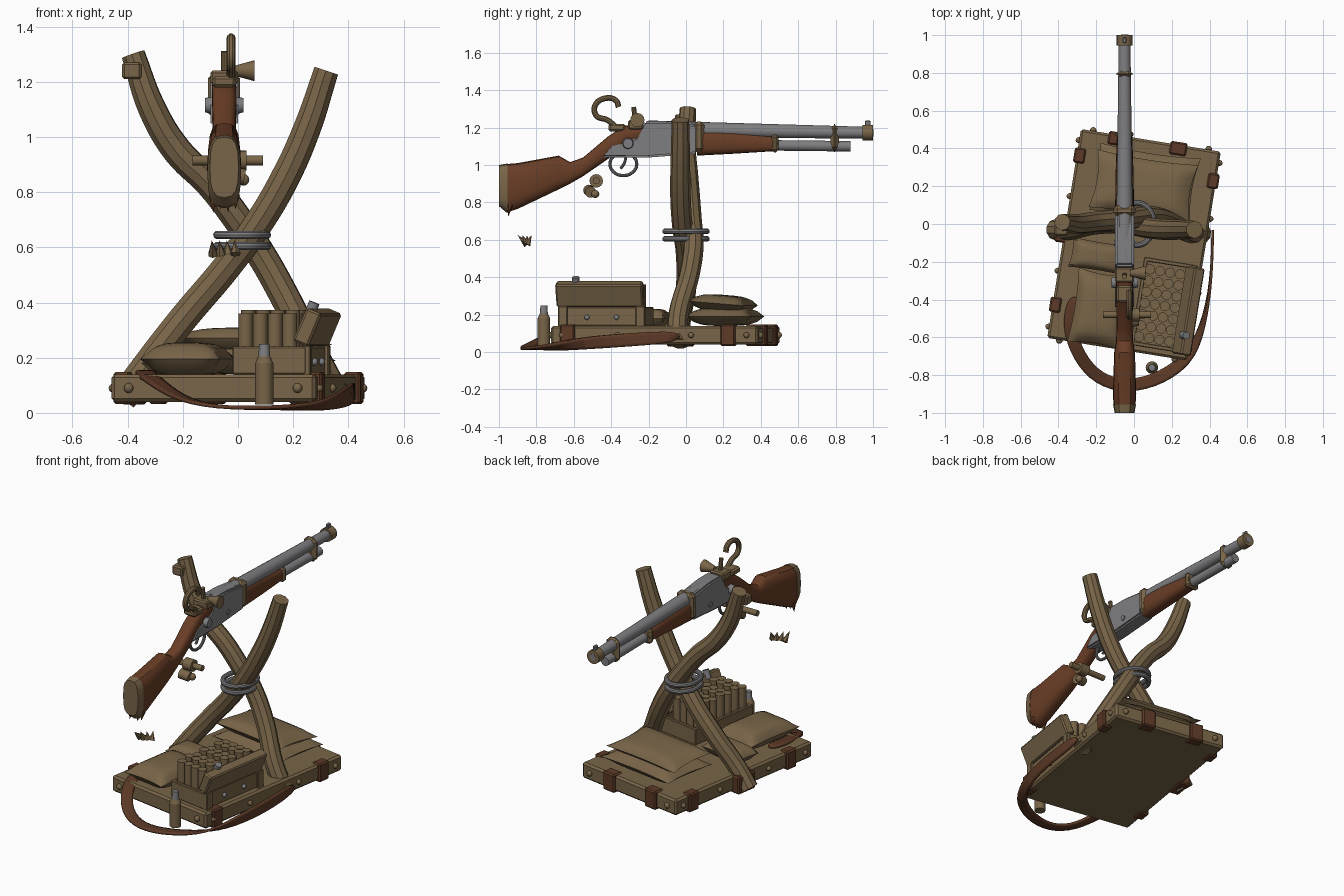
import bpy, bmesh, math
from mathutils import Matrix, Vector

if "Cube" in bpy.data.objects:
    bpy.data.objects.remove(bpy.data.objects["Cube"])


def material(name, rgb):
    m = bpy.data.materials.new(name)
    m.use_nodes = True
    m.diffuse_color = (*rgb, 1)
    for n in m.node_tree.nodes:
        if n.type == 'BSDF_PRINCIPLED':
            n.inputs["Base Color"].default_value = (*rgb, 1)
    return m


TAN = material("tan", (0.19, 0.13, 0.065))
BROWN = material("stock brown", (0.14, 0.047, 0.019))
LEATHER = material("leather brown", (0.11, 0.042, 0.02))
STEEL = material("steel grey", (0.21, 0.21, 0.22))
made = []
WORLD = Matrix()
# The pallet and what lies on it are turned a little
BOARD = Matrix.Translation((0, -0.11, 0)) @ Matrix.Rotation(math.radians(-9.2), 4, 'Z')
GX = -0.05


def add(name, bm, mat, frame=WORLD):
    bmesh.ops.recalc_face_normals(bm, faces=bm.faces)
    me = bpy.data.meshes.new(name)
    bm.to_mesh(me)
    bm.free()
    me.materials.append(mat)
    ob = bpy.data.objects.new(name, me)
    ob.matrix_world = frame
    bpy.context.collection.objects.link(ob)
    made.append(ob)
    return ob


def box(name, loc, size, mat, frame=WORLD, bevel=0.008, tilt=0):
    bm = bmesh.new()
    bmesh.ops.create_cube(bm, size=1)
    bmesh.ops.scale(bm, vec=size, verts=bm.verts)
    if bevel:
        bmesh.ops.bevel(bm, geom=bm.edges[:], offset=bevel, segments=1, affect='EDGES')
    return add(name, bm, mat, frame @ Matrix.Translation(loc) @ Matrix.Rotation(tilt, 4, 'Y'))


def cyl(name, a, b, r, mat, frame=WORLD, r2=None, sides=16):
    a, b = Vector(a), Vector(b)
    bm = bmesh.new()
    bmesh.ops.create_cone(bm, cap_ends=True, segments=sides, radius1=r,
                          radius2=r if r2 is None else r2, depth=(b - a).length)
    turn = (b - a).to_track_quat('Z', 'Y').to_matrix().to_4x4()
    return add(name, bm, mat, frame @ Matrix.Translation((a + b) / 2) @ turn)


def ball(name, loc, r, mat, frame=WORLD):
    bm = bmesh.new()
    bmesh.ops.create_uvsphere(bm, u_segments=10, v_segments=6, radius=r)
    return add(name, bm, mat, frame @ Matrix.Translation(loc))


def tube(name, pts, r, mat, radii=None, cyclic=False):
    cu = bpy.data.curves.new(name, 'CURVE')
    cu.dimensions = '3D'
    cu.bevel_depth, cu.bevel_resolution, cu.resolution_u = r, 3, 6
    cu.use_fill_caps = True
    sp = cu.splines.new('BEZIER')
    sp.bezier_points.add(len(pts) - 1)
    sp.use_cyclic_u = cyclic
    for i, (bp, p) in enumerate(zip(sp.bezier_points, pts)):
        bp.co = p
        bp.handle_left_type = bp.handle_right_type = 'AUTO'
        bp.radius = radii[i] if radii else 1
    tmp = bpy.data.objects.new(name + " path", cu)
    bpy.context.collection.objects.link(tmp)
    dg = bpy.context.evaluated_depsgraph_get()
    me = bpy.data.meshes.new_from_object(tmp.evaluated_get(dg))
    bm = bmesh.new()
    bm.from_mesh(me)
    bpy.data.objects.remove(tmp)
    bpy.data.meshes.remove(me)
    return add(name, bm, mat)


def ring(name, c, r, thick, mat, u, v):
    pts = [Vector(c) + r * (Vector(u) * math.cos(k * math.pi / 4) + Vector(v) * math.sin(k * math.pi / 4))
           for k in range(8)]
    return tube(name, pts, thick, mat, cyclic=True)


def loft(name, sections, mat, n=16, power=0.7):
    """Rounded sections along y: (y, top, bottom, half width)."""
    bm = bmesh.new()
    rings = []
    for y, top, bot, w in sections:
        ring_verts = []
        for k in range(n):
            t = 2 * math.pi * k / n
            c, s = math.cos(t), math.sin(t)
            px = math.copysign(abs(c) ** power, c) * w
            pz = math.copysign(abs(s) ** power, s) * (top - bot) / 2
            ring_verts.append(bm.verts.new((GX + px, y, (top + bot) / 2 + pz)))
        rings.append(ring_verts)
    for a, b in zip(rings, rings[1:]):
        for k in range(n):
            bm.faces.new((a[k], a[(k + 1) % n], b[(k + 1) % n], b[k]))
    bm.faces.new(rings[0])
    bm.faces.new(rings[-1])
    return add(name, bm, mat)


def slab(name, yz, width, mat):
    bm = bmesh.new()
    f = bm.faces.new([bm.verts.new((GX - width / 2, y, z)) for y, z in yz])
    new = bmesh.ops.extrude_face_region(bm, geom=[f])["geom"]
    bmesh.ops.translate(bm, vec=(width, 0, 0), verts=[g for g in new if isinstance(g, bmesh.types.BMVert)])
    bmesh.ops.bevel(bm, geom=bm.edges[:], offset=0.01, segments=2, affect='EDGES')
    return add(name, bm, mat)


def pillow(name, loc, size, height, tilt=0):
    bm = bmesh.new()
    for side in (1, -1):
        for v in bmesh.ops.create_grid(bm, x_segments=12, y_segments=12, size=1)["verts"]:
            x, y = v.co.x, v.co.y
            v.co = (x * size[0] / 2 * (1 - 0.08 * (1 - y * y)), y * size[1] / 2 * (1 - 0.08 * (1 - x * x)),
                    side * height / 2 * ((1 - x ** 4) * (1 - y ** 4)) ** 0.6)
    bmesh.ops.remove_doubles(bm, verts=bm.verts, dist=0.0005)
    return add(name, bm, TAN, Matrix.Translation(loc) @ Matrix.Rotation(math.radians(-9), 4, 'Z')
               @ Matrix.Rotation(tilt, 4, 'X'))


# Pallet with leather edge straps and studs
box("pallet", (0, 0, 0.09), (0.75, 1.12, 0.1), TAN, BOARD, 0.012)
for u, v in ((0.36, 0.4), (0.36, -0.47), (-0.36, 0.42), (-0.36, -0.38)):
    box("side_strap", (u, v, 0.09), (0.06, 0.08, 0.116), LEATHER, BOARD)
for u in (-0.18, 0.15):
    box("back_strap", (u, 0.54, 0.09), (0.09, 0.07, 0.116), LEATHER, BOARD)
box("foot_wrap", (-0.385, 0.02, 0.085), (0.07, 0.14, 0.11), LEATHER, BOARD)
for s in (-1, 1):
    for v in (-0.5, -0.2, 0.2, 0.5):
        ball("side_stud", (s * 0.378, v, 0.09), 0.016, TAN, BOARD)
    for u in (-0.31, 0.31):
        ball("end_stud", (u, s * 0.563, 0.09), 0.018, TAN, BOARD)

# Crossed branches, bound by rope rings
tube("branch_a", [(-0.42, -0.03, 0.05), (-0.34, -0.03, 0.16), (-0.2, 0, 0.34), (-0.04, 0, 0.53),
                  (0.07, -0.02, 0.68), (0.17, -0.03, 0.85), (0.25, -0.03, 1.03), (0.32, -0.03, 1.24)],
     0.055, TAN, [1, 1, 1, 1, 1, 1, 0.95, 0.85])
tube("branch_b", [(0.36, -0.05, 0.05), (0.28, -0.04, 0.2), (0.17, 0.02, 0.42), (0.08, 0.04, 0.58),
                  (0, 0.03, 0.7), (-0.1, 0.02, 0.83), (-0.22, 0.01, 0.95), (-0.31, 0, 1.1), (-0.38, 0.01, 1.3)],
     0.055, TAN, [1, 1, 1, 1, 1, 1, 1, 0.95, 0.8])
box("branch_stub", (-0.385, -0.03, 1.24), (0.07, 0.06, 0.06), TAN)
for z in (0.605, 0.645):
    ring("rope_ring", (0.015, 0, z), 0.1, 0.015, STEEL, (0.9, 0, 0), (0, 1.12, 0))

# Cushions
pillow("lower_back_cushion", (0.06, 0.21, 0.19), (0.54, 0.36), 0.1)
pillow("upper_back_cushion", (0.05, 0.2, 0.26), (0.54, 0.31), 0.09, -0.08)
pillow("front_cushion", (-0.18, -0.45, 0.195), (0.29, 0.4), 0.12)
pillow("middle_cushion", (-0.19, -0.17, 0.18), (0.3, 0.16), 0.1)

# Ammunition crate with open lid
U, V = 0.2, -0.29
box("crate_floor", (U, V, 0.16), (0.26, 0.46, 0.03), TAN, BOARD, 0)
for s in (-1, 1):
    box("crate_side", (U + s * 0.125, V, 0.19), (0.022, 0.47, 0.1), TAN, BOARD, 0.004)
    box("crate_end", (U, V + s * 0.225, 0.19), (0.27, 0.022, 0.1), TAN, BOARD, 0.004)
    box("crate_corner", (U + 0.135, V + s * 0.21, 0.19), (0.03, 0.05, 0.11), TAN, BOARD, 0.004)
    ball("crate_stud", (U + 0.14, V + s * 0.08, 0.185), 0.014, STEEL, BOARD)
box("crate_lid", (U + 0.14, V - 0.01, 0.31), (0.06, 0.47, 0.13), TAN, BOARD, 0.008, 0.4)
cyl("lid_clasp", (U + 0.13, V - 0.14, 0.35), (U + 0.15, V - 0.14, 0.4), 0.02, STEEL, BOARD)
for i in range(4):
    for j in range(7):
        u, v, top = 0.105 + i * 0.054, -0.475 + j * 0.06, 0.36 + 0.012 * ((i * 2 + j) % 2)
        cyl("cartridge", (u, v, 0.17), (u, v, top), 0.027, TAN, BOARD, sides=12)

# Standing round
cyl("round_case", (0.095, -0.76, 0.03), (0.095, -0.76, 0.18), 0.033, TAN)
cyl("round_neck", (0.095, -0.76, 0.18), (0.095, -0.76, 0.205), 0.033, TAN, r2=0.022)
cyl("round_tip", (0.095, -0.76, 0.2), (0.095, -0.76, 0.25), 0.022, STEEL, r2=0.018)

# Leather sling: upright on the side, flat in front; last number is uprightness
path = [(0.41, -0.02, 0.085, 1), (0.405, -0.3, 0.065, 1), (0.36, -0.55, 0.05, 0.8), (0.28, -0.73, 0.03, 0.2),
        (0.1, -0.84, 0.025, 0), (-0.08, -0.865, 0.025, 0), (-0.22, -0.8, 0.06, 0), (-0.31, -0.67, 0.13, 0),
        (-0.35, -0.52, 0.155, 0), (-0.31, -0.38, 0.155, 0)]
bm = bmesh.new()
rows = []
for i, p in enumerate(path):
    d = Vector(path[min(i + 1, len(path) - 1)][:3]) - Vector(path[max(i - 1, 0)][:3])
    w = Vector((-d.y, d.x, 0)).normalized() * (1 - p[3]) + Vector((0, 0, p[3]))
    w = w.normalized() * 0.035
    rows.append([bm.verts.new(Vector(p[:3]) + w * s) for s in (-1, 1)])
for a, b in zip(rows, rows[1:]):
    bm.faces.new((a[0], a[1], b[1], b[0]))
sling = add("sling", bm, LEATHER)
sling.modifiers.new("smooth", 'SUBSURF').levels = 2
sling.modifiers["smooth"].render_levels = 2
sling.modifiers.new("thickness", 'SOLIDIFY').thickness = 0.014

# Rifle: wood
loft("stock", [(-0.96, 1.005, 0.745, 0.058), (-0.9, 1.01, 0.765, 0.062), (-0.68, 1.05, 0.87, 0.055),
               (-0.62, 1.015, 0.9, 0.045), (-0.55, 1.04, 0.94, 0.042), (-0.42, 1.15, 1.03, 0.044),
               (-0.33, 1.21, 1.1, 0.044), (-0.22, 1.21, 1.15, 0.045)], BROWN)
loft("butt_plate", [(-1, 1, 0.78, 0.052), (-0.955, 1.008, 0.742, 0.061)], TAN)
loft("fore_stock", [(0.06, 1.19, 1.05, 0.05), (0.25, 1.18, 1.06, 0.048), (0.49, 1.15, 1.075, 0.04)], BROWN)
for k in range(4):
    x = GX - 0.04 + k * 0.027
    cyl("butt_splinter", (x, -0.94, 0.79), (x, -0.95, 0.725 + 0.012 * (k % 2)), 0.018, BROWN, r2=0, sides=6)
    cyl("loose_splinter", (x, -0.85, 0.575), (x - 0.005, -0.9 + 0.025 * k, 0.625), 0.02, TAN, r2=0, sides=6)

# Rifle: metal
slab("receiver", [(-0.46, 1.04), (-0.4, 1.11), (-0.27, 1.145), (-0.22, 1.235), (-0.1, 1.235),
                  (0.06, 1.215), (0.06, 1.06), (-0.2, 1.04)], 0.1, STEEL)
cyl("barrel", (GX, -0.2, 1.192), (GX, 0.97, 1.173), 0.046, STEEL, r2=0.031, sides=20)
cyl("magazine_tube", (GX, 0.45, 1.105), (GX, 0.88, 1.1), 0.028, STEEL)
for s in (-1, 1):
    cyl("receiver_bolt", (GX, -0.31, 1.115), (GX + s * 0.07, -0.31, 1.115), 0.038, STEEL, r2=0.026)
    cyl("receiver_screw", (GX, -0.1, 1.1), (GX + s * 0.056, -0.1, 1.1), 0.016, STEEL)
ring("trigger_guard", (GX, -0.335, 1.005), 0.068, 0.009, STEEL, (0, 1.05, 0), (0, 0, 0.9))
tube("trigger", [(GX, -0.32, 1.05), (GX, -0.33, 1.01), (GX, -0.35, 0.98)], 0.008, STEEL)

# Rifle: brass bands, sight, hammer and fittings
box("rear_band", (GX, 0.07, 1.15), (0.116, 0.06, 0.165), TAN, bevel=0.02)
box("fore_cap", (GX, 0.475, 1.115), (0.095, 0.04, 0.095), TAN, bevel=0.015)
box("front_band", (GX, 0.795, 1.145), (0.09, 0.045, 0.15), TAN, bevel=0.025)
cyl("muzzle_ring", (GX, 0.945, 1.173), (GX, 1, 1.173), 0.042, TAN)
cyl("muzzle_bore", (GX, 0.99, 1.173), (GX, 1.002, 1.173), 0.02, STEEL)
box("front_sight", (GX, 0.972, 1.22), (0.02, 0.03, 0.035), STEEL, bevel=0.004)
box("hammer_seat", (GX, -0.37, 1.2), (0.085, 0.09, 0.04), TAN, bevel=0.01)
tube("hammer_hook", [(-0.025, -0.37, 1.2), (-0.025, -0.42, 1.24), (-0.025, -0.48, 1.265), (-0.025, -0.485, 1.32),
                     (-0.025, -0.43, 1.357), (-0.025, -0.375, 1.345), (-0.025, -0.36, 1.31)], 0.016, TAN)
box("rear_sight_block", (GX, -0.27, 1.215), (0.1, 0.08, 0.05), TAN)
cyl("rear_sight_post", (GX, -0.27, 1.23), (GX, -0.28, 1.31), 0.013, TAN, sides=10)
cyl("side_knob", (-0.02, -0.26, 1.24), (0.06, -0.26, 1.24), 0.016, TAN, r2=0.038)

# Loose pin and bushings under the wrist
cyl("loose_pin", (-0.165, -0.48, 0.915), (0.09, -0.48, 0.915), 0.018, TAN)
cyl("pin_collar", (-0.03, -0.48, 0.915), (0.03, -0.48, 0.915), 0.036, TAN)
cyl("loose_bushing", (-0.04, -0.52, 0.865), (0.02, -0.51, 0.855), 0.03, TAN)
ball("bushing_knob", (0.02, -0.485, 0.845), 0.022, TAN)

# Smooth shading with sharp edges kept
bpy.ops.object.select_all(action='DESELECT')
for ob in made:
    ob.select_set(True)
bpy.context.view_layer.objects.active = made[0]
bpy.ops.object.shade_smooth_by_angle(angle=math.radians(35))
